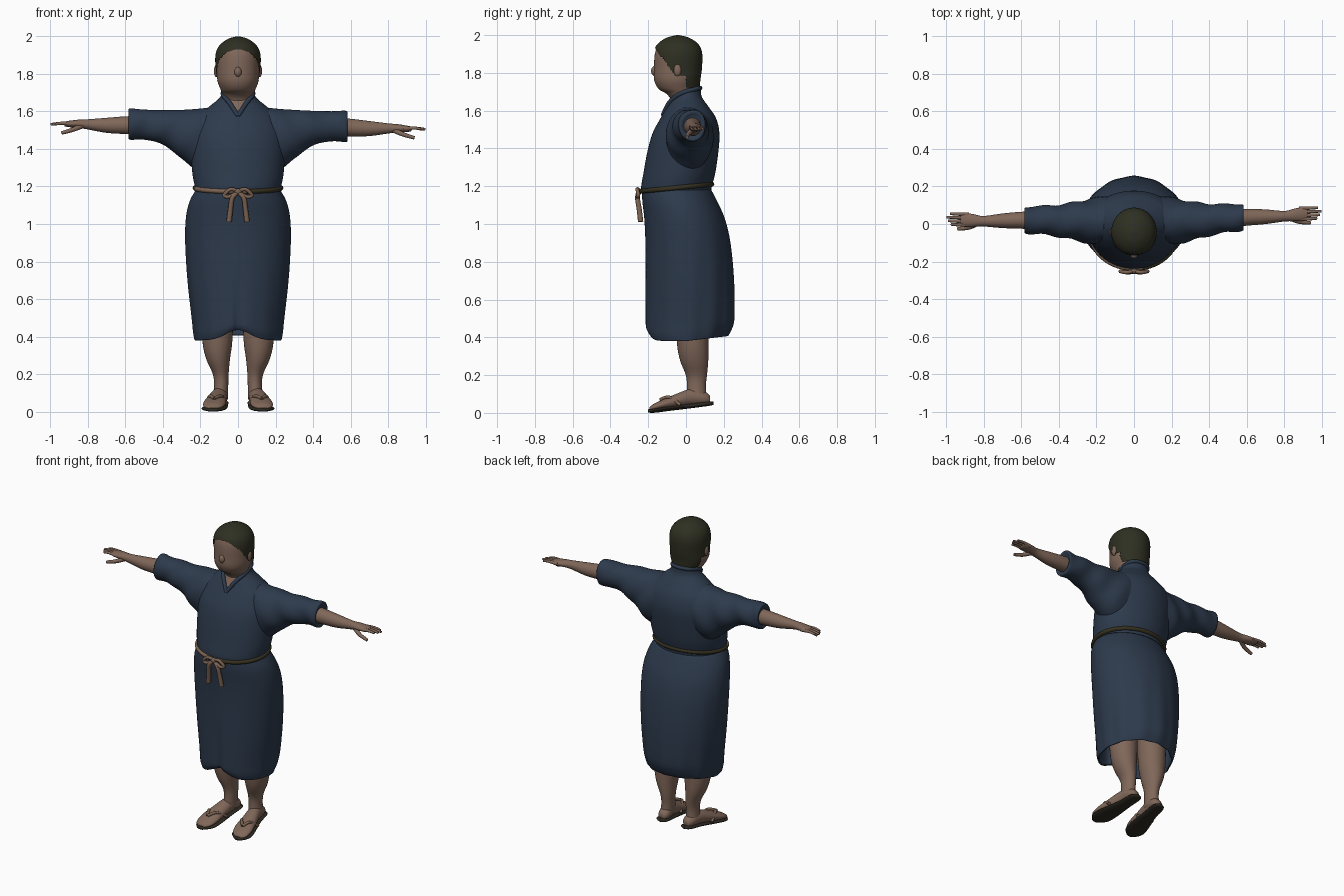
import bpy, bmesh, math
from mathutils import Vector

cube = bpy.data.objects.get("Cube")
if cube:
    bpy.data.objects.remove(cube, do_unlink=True)


def material(name, r, g, b):
    m = bpy.data.materials.new(name)
    m.use_nodes = True
    m.diffuse_color = (r, g, b, 1)
    node = m.node_tree.nodes["Principled BSDF"]
    node.inputs["Base Color"].default_value = (r, g, b, 1)
    node.inputs["Roughness"].default_value = 0.9
    return m


SKIN = material("skin", 0.215, 0.135, 0.1)
NAVY = material("navy cloth", 0.026, 0.042, 0.072)
HAIR = material("dark hair", 0.028, 0.029, 0.016)
CORD = material("tan cord", 0.2, 0.125, 0.085)
BELT = material("olive belt", 0.036, 0.03, 0.014)
SOLE = material("dark sole", 0.026, 0.022, 0.015)


def clamp(v):
    return max(0.0, min(1.0, v))


def finish(name, mesh, mats):
    for m in mats:
        mesh.materials.append(m)
    mesh.shade_smooth()
    obj = bpy.data.objects.new(name, mesh)
    bpy.context.collection.objects.link(obj)
    return obj


def spline(rows, steps):
    """Smooth list of cross-sections passing through the given rows."""
    out = []
    for i in range(len(rows) - 1):
        a, b, c, d = (rows[max(0, min(len(rows) - 1, i + k))] for k in (-1, 0, 1, 2))
        for s in range(steps):
            t = s / steps
            out.append([0.5 * (2 * q + (r - p) * t + (2 * p - 5 * q + 4 * r - w) * t * t
                        + (3 * q - p - 3 * r + w) * t ** 3) for p, q, r, w in zip(a, b, c, d)])
    return out + [list(rows[-1])]


def loft(name, axis, rows, mats, side=1, deform=None, keep=None, paint=None,
         caps=True, segs=40, steps=4):
    """Rows hold position along the axis, two centre values and two radii."""
    bm = bmesh.new()
    rings = []
    for t, u, v, ru, rv in spline(rows, steps):
        ring = []
        for k in range(segs):
            a = math.tau * k / segs
            p, q = u + ru * math.cos(a), v + rv * math.sin(a)
            co = Vector({"x": (t, p, q), "y": (p, t, q), "z": (p, q, t)}[axis])
            co.x *= side
            ring.append(bm.verts.new(deform(co) if deform else co))
        rings.append(ring)
    for lo, hi in zip(rings, rings[1:]):
        for k in range(segs):
            n = (k + 1) % segs
            bm.faces.new((lo[k], lo[n], hi[n], hi[k]))
    if caps:
        bm.faces.new(rings[0])
        bm.faces.new(rings[-1])
    bmesh.ops.recalc_face_normals(bm, faces=bm.faces)
    if paint:
        for f in bm.faces:
            f.material_index = paint(f.calc_center_median())
    if keep:
        drop = [f for f in bm.faces if not keep(f.calc_center_median())]
        bmesh.ops.delete(bm, geom=drop, context="FACES")
    mesh = bpy.data.meshes.new(name)
    bm.to_mesh(mesh)
    bm.free()
    return finish(name, mesh, mats)


def tube(name, pts, radius, mats, closed=False, taper=1.0, paint=None):
    """Round cord along a smooth path, turned into a mesh."""
    cu = bpy.data.curves.new(name, "CURVE")
    cu.dimensions = "3D"
    cu.bevel_depth = radius
    cu.bevel_resolution = 3
    cu.use_fill_caps = True
    path = pts if closed else spline(pts, 5)
    sp = cu.splines.new("POLY")
    sp.points.add(len(path) - 1)
    sp.use_cyclic_u = closed
    for i, p in enumerate(path):
        sp.points[i].co = (*p, 1)
        sp.points[i].radius = 1 + (taper - 1) * i / (len(path) - 1)
    tmp = bpy.data.objects.new(name + "_path", cu)
    bpy.context.collection.objects.link(tmp)
    mesh = bpy.data.meshes.new_from_object(tmp.evaluated_get(bpy.context.evaluated_depsgraph_get()))
    bpy.data.objects.remove(tmp, do_unlink=True)
    mesh.materials.clear()
    if paint:
        for f in mesh.polygons:
            f.material_index = paint(f.center)
    return finish(name, mesh, mats)


def ball(name, centre, size, mat):
    bm = bmesh.new()
    bmesh.ops.create_uvsphere(bm, u_segments=20, v_segments=12, radius=1)
    for v in bm.verts:
        v.co = Vector(centre) + Vector(a * b for a, b in zip(v.co, size))
    mesh = bpy.data.meshes.new(name)
    bm.to_mesh(mesh)
    bm.free()
    return finish(name, mesh, [mat])


# Skirt of the robe: pleats behind, overlap slit and raised hem in front
def pleat(p):
    z, fade = p.z, clamp((1.05 - p.z) / 0.6)
    hem = clamp((0.5 - z) / 0.12)
    wave = 1 + 0.012 * fade * math.sin(13 * math.atan2(p.y, p.x)) * (1 if p.y > -0.05 else 0.25)
    p.x, p.y = p.x * wave, p.y * wave
    if p.y < 0:
        p.y += 0.02 * math.exp(-(p.x / 0.018) ** 2) * clamp((0.75 - z) / 0.3)
        p.z += 0.055 * math.exp(-(p.x / 0.09) ** 2) * hem
    else:
        p.z += 0.12 * p.y * hem
    return p


skirt = loft("robe_skirt", "z", [
    (0.38, 0, 0.01, 0.23, 0.21), (0.42, 0, 0.012, 0.237, 0.226), (0.5, 0, 0.019, 0.245, 0.235),
    (0.7, 0, 0.019, 0.268, 0.234), (0.9, 0, 0.01, 0.281, 0.225), (1.03, 0, -0.008, 0.278, 0.213),
    (1.12, 0, -0.033, 0.258, 0.198), (1.18, 0, -0.05, 0.226, 0.184)],
    [NAVY], deform=pleat, caps=False, segs=96)
skirt.modifiers.new("cloth_thickness", "SOLIDIFY").thickness = 0.008

# Upper robe with the open neckline
loft("robe_top", "z", [
    (1.17, 0, -0.05, 0.225, 0.184), (1.2, 0, -0.05, 0.23, 0.187), (1.27, 0, -0.035, 0.243, 0.19),
    (1.38, 0, -0.017, 0.25, 0.188), (1.48, 0, 0, 0.25, 0.177), (1.56, 0, 0.012, 0.22, 0.147),
    (1.62, 0, 0.01, 0.16, 0.11), (1.67, 0, 0.005, 0.1, 0.08), (1.71, 0, 0.01, 0.083, 0.068)],
    [NAVY, SKIN], segs=96, steps=6,
    paint=lambda c: int(c.y < 0 and abs(c.x) < (c.z - 1.575) * 0.62))
half = [(0.045, -0.087, 1.645), (0.08, -0.03, 1.69), (0.065, 0.05, 1.715)]
tube("collar", [(0, -0.122, 1.575)] + half + [(0, 0.075, 1.72)]
     + [(-x, y, z) for x, y, z in reversed(half)] + [(0, -0.122, 1.575)], 0.012, [NAVY])

# Belt, knot and hanging cords
loop = []
for k in range(64):
    a = math.tau * k / 64
    y = -0.05 + 0.187 * math.sin(a)
    loop.append((0.229 * math.cos(a), y, 1.192 + 0.1 * (y + 0.05)))
tube("belt", loop, 0.013, [BELT, CORD], closed=True,
     paint=lambda c: int(c.y < -0.1 and c.x < 0.04))
ball("belt_knot", (0, -0.25, 1.172), (0.024, 0.016, 0.018), CORD)
for s, label in ((1, "left"), (-1, "right")):
    tube(label + "_bow_loop", [(0, -0.25, 1.175), (s * 0.04, -0.258, 1.185), (s * 0.073, -0.252, 1.155),
         (s * 0.05, -0.256, 1.145), (0, -0.25, 1.168)], 0.01, [CORD])
    tube(label + "_cord_tail", [(0, -0.25, 1.17), (s * 0.03, -0.257, 1.14), (s * 0.04, -0.248, 1.08),
         (s * 0.048, -0.24, 1.012)], 0.012, [CORD], taper=1.2)

# Head, nose, ears and hair
loft("head_and_neck", "z", [
    (1.56, 0, 0, 0.09, 0.07), (1.65, 0, -0.012, 0.08, 0.066), (1.69, 0, -0.027, 0.082, 0.078),
    (1.715, 0, -0.045, 0.092, 0.1), (1.76, 0, -0.05, 0.109, 0.118), (1.82, 0, -0.048, 0.112, 0.121),
    (1.9, 0, -0.045, 0.111, 0.12), (1.95, 0, -0.043, 0.09, 0.1), (1.985, 0, -0.043, 0.04, 0.05)],
    [SKIN], segs=48)
ball("nose", (0, -0.167, 1.81), (0.019, 0.018, 0.026), SKIN)


def hairline(c):
    if c.y > 0:
        return c.z > 1.72
    if c.y > -0.06:
        return c.z > 1.785
    return c.z > 1.79 + 1.35 * (-0.06 - c.y)


loft("hair", "z", [
    (1.7, 0, 0.005, 0.078, 0.068), (1.76, 0, -0.028, 0.113, 0.104), (1.82, 0, -0.043, 0.119, 0.127),
    (1.9, 0, -0.043, 0.12, 0.129), (1.95, 0, -0.043, 0.1, 0.11), (1.985, 0, -0.043, 0.055, 0.062),
    (2.0, 0, -0.043, 0.006, 0.006)], [HAIR], keep=hairline, segs=96, steps=9)


# Arms spread sideways, the left one a little lower and further back
def pose(p):
    reach = clamp((abs(p.x) - 0.3) / 0.6) * (1 if p.x > 0 else -1)
    return Vector((p.x, p.y + 0.016 * reach, p.z - 0.013 * reach))


def crease(p):
    p.y += 0.005 * math.sin(38 * abs(p.x) + 22 * p.z)
    return pose(p)


for s, label in ((1, "left"), (-1, "right")):
    loft(label + "_sleeve", "x", [
        (0.08, 0.02, 1.47, 0.13, 0.16), (0.2, 0.015, 1.447, 0.125, 0.168), (0.3, 0.015, 1.478, 0.105, 0.13),
        (0.4, 0.02, 1.513, 0.086, 0.092), (0.5, 0.025, 1.525, 0.075, 0.08), (0.58, 0.03, 1.526, 0.069, 0.082),
        (0.575, 0.03, 1.526, 0.045, 0.05)], [NAVY], s, deform=crease, segs=48, steps=6)
    loft(label + "_forearm_and_palm", "x", [
        (0.5, 0.025, 1.522, 0.05, 0.05), (0.6, 0.028, 1.52, 0.045, 0.047), (0.7, 0.028, 1.517, 0.039, 0.04),
        (0.8, 0.028, 1.52, 0.028, 0.027), (0.85, 0.033, 1.522, 0.033, 0.022), (0.9, 0.038, 1.52, 0.037, 0.017),
        (0.925, 0.04, 1.52, 0.03, 0.012)], [SKIN], s, deform=pose, segs=28)
    for k, tip in enumerate((0.975, 0.99, 0.998, 0.98)):
        y = 0.01 + 0.019 * k
        pts = [(0.88, y, 1.52), (0.94, y + 0.002, 1.524), (tip, y + 0.004, 1.518)]
        tube(f"{label}_finger_{k + 1}", [pose(Vector((s * a, b, c))) for a, b, c in pts],
             0.0105, [SKIN], taper=0.65)
    thumb = [(0.83, 0.02, 1.512), (0.88, -0.003, 1.49), (0.94, -0.01, 1.472)]
    tube(label + "_thumb", [pose(Vector((s * a, b, c))) for a, b, c in thumb], 0.015, [SKIN], taper=0.6)
    ball(label + "_ear", (s * 0.116, -0.045, 1.815), (0.012, 0.02, 0.032), SKIN)

    # Legs, feet and sandals
    loft(label + "_leg", "z", [
        (0.6, 0.11, 0.03, 0.088, 0.09), (0.38, 0.11, 0.035, 0.08, 0.084), (0.28, 0.106, 0.043, 0.063, 0.075),
        (0.2, 0.092, 0.055, 0.042, 0.056), (0.14, 0.09, 0.055, 0.038, 0.05), (0.07, 0.094, 0.055, 0.04, 0.055)],
        [SKIN], s, segs=32)
    loft(label + "_foot", "y", [
        (0.128, 0.09, 0.07, 0.02, 0.02), (0.1, 0.09, 0.078, 0.037, 0.035), (0.03, 0.1, 0.083, 0.042, 0.045),
        (-0.05, 0.115, 0.063, 0.051, 0.038), (-0.12, 0.125, 0.045, 0.06, 0.027),
        (-0.17, 0.132, 0.03, 0.05, 0.018), (-0.192, 0.135, 0.022, 0.025, 0.009)], [SKIN], s, segs=28)
    loft(label + "_sandal_sole", "y", [
        (0.145, 0.088, 0.051, 0.014, 0.008), (0.12, 0.09, 0.049, 0.04, 0.012), (0.03, 0.1, 0.038, 0.046, 0.013),
        (-0.1, 0.122, 0.022, 0.066, 0.013), (-0.16, 0.13, 0.014, 0.061, 0.013),
        (-0.2, 0.135, 0.01, 0.025, 0.009)], [SOLE], s, segs=28)
    for edge in (-1, 1):
        tube(f"{label}_sandal_strap_{'outer' if edge > 0 else 'inner'}",
             [(s * 0.127, -0.135, 0.07), (s * (0.12 + edge * 0.03), -0.09, 0.083),
              (s * (0.114 + edge * 0.054), -0.03, 0.042)], 0.009, [CORD])
